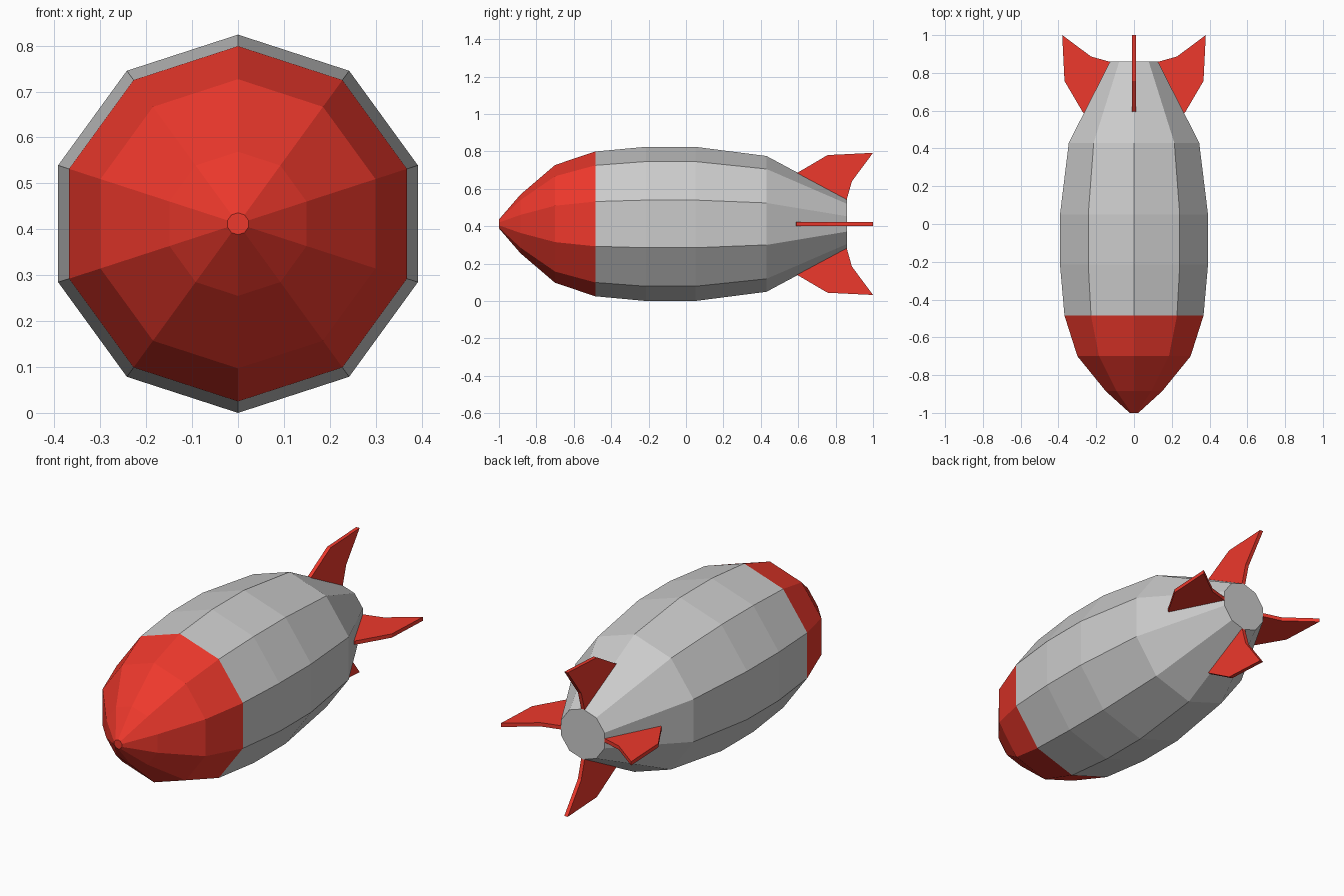
import bpy, bmesh
from math import sin, cos, pi

if "Cube" in bpy.data.objects:
    bpy.data.objects.remove(bpy.data.objects["Cube"])

CZ = 0.412      # height of the body axis
SIDES = 10

red = bpy.data.materials.new("red_paint")
red.diffuse_color = (0.85, 0.04, 0.025, 1)
red.use_nodes = True
red.node_tree.nodes["Principled BSDF"].inputs["Base Color"].default_value = red.diffuse_color


def finish(bm, name, mat=None):
    bmesh.ops.recalc_face_normals(bm, faces=bm.faces)
    me = bpy.data.meshes.new(name)
    bm.to_mesh(me)
    bm.free()
    ob = bpy.data.objects.new(name, me)
    bpy.context.collection.objects.link(ob)
    if mat:
        me.materials.append(mat)
    return ob


def lathe(name, profile, cap, mat=None):
    """Ten-sided shell along y from (y, radius) pairs; cap = index of the closed ring."""
    bm = bmesh.new()
    rings = [[bm.verts.new((r * sin(2 * pi * i / SIDES), y, CZ + r * cos(2 * pi * i / SIDES)))
              for i in range(SIDES)] for y, r in profile]
    for a, b in zip(rings, rings[1:]):
        for i in range(SIDES):
            j = (i + 1) % SIDES
            bm.faces.new((a[i], a[j], b[j], b[i]))
    bm.faces.new(rings[cap])
    ob = finish(bm, name, mat)
    # orient an open shell outward
    me = ob.data
    f = me.polygons[0]
    if f.normal.x * f.center.x + f.normal.z * (f.center.z - CZ) < 0:
        me.flip_normals()
    return ob


def fin(name, angle, mat):
    """Flat swept fin, outline in (y, distance from axis), turned about the body axis."""
    outline = [(0.585, 0.255), (0.59, 0.27), (0.757, 0.368), (1.0, 0.38),
               (0.887, 0.228), (0.86, 0.133), (0.858, 0.115)]
    bm = bmesh.new()
    c, s, t = cos(angle), sin(angle), 0.01
    sides = [[bm.verts.new((d * s + w * c, y, CZ + d * c - w * s)) for y, d in outline]
             for w in (-t, t)]
    bm.faces.new(sides[0])
    bm.faces.new(sides[1][::-1])
    n = len(outline)
    for i in range(n):
        j = (i + 1) % n
        bm.faces.new((sides[0][i], sides[1][i], sides[1][j], sides[0][j]))
    return finish(bm, name, mat)


# red nose with a small flat tip
lathe("nose", [(-1.0, 0.024), (-0.885, 0.157), (-0.70, 0.315), (-0.485, 0.387)], 0, red)

# grey hull, closed at the tail
lathe("hull", [(-0.485, 0.387), (-0.215, 0.412), (0.05, 0.412), (0.43, 0.363), (0.86, 0.133)], -1)

# four tail fins
for k, side in enumerate(("top", "right", "bottom", "left")):
    fin("tail_fin_" + side, k * pi / 2, red)
